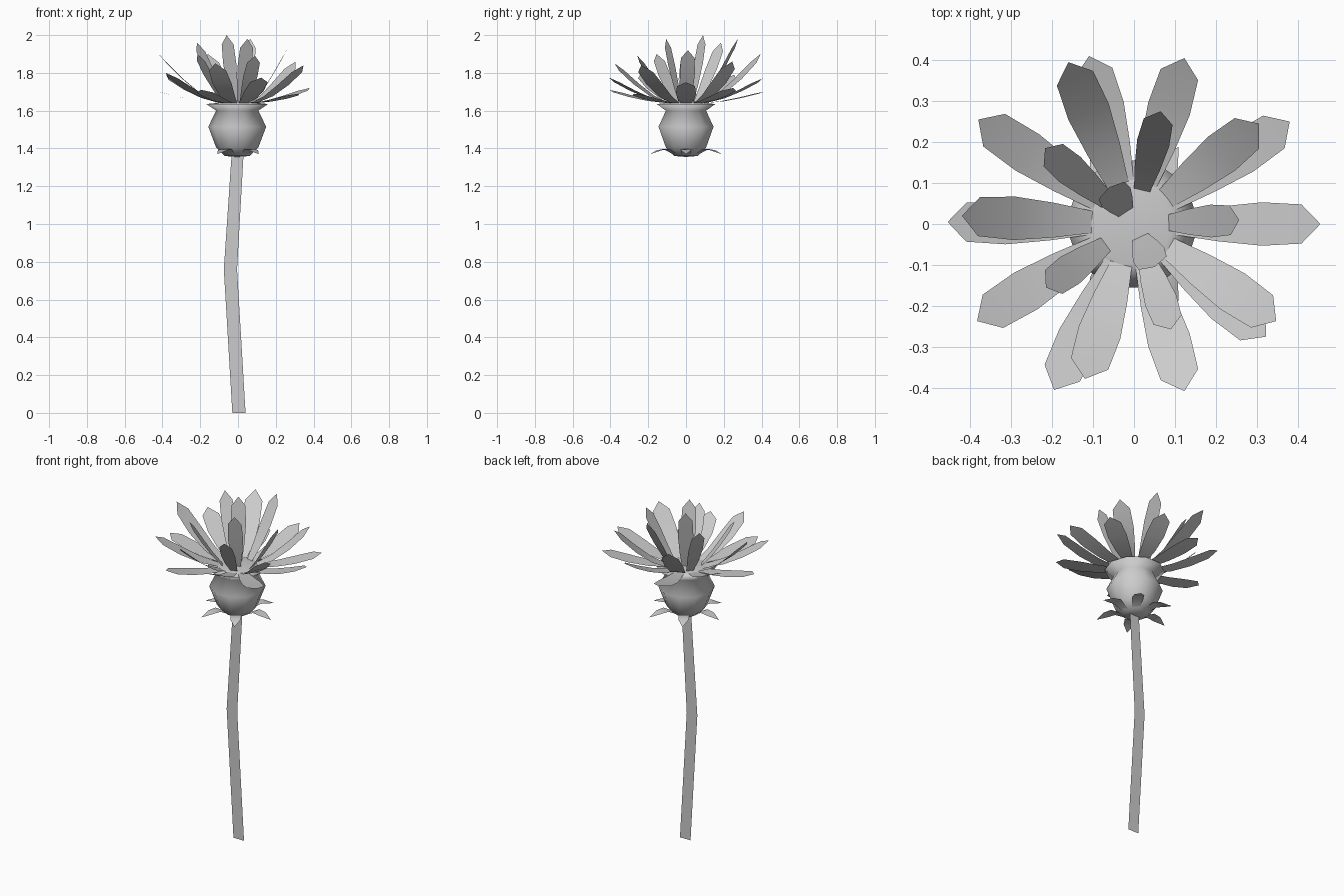
import bpy, bmesh, math
from mathutils import Vector

if "Cube" in bpy.data.objects:
    bpy.data.objects.remove(bpy.data.objects["Cube"])


def make_object(name, verts, faces, smooth=True):
    mesh = bpy.data.meshes.new(name)
    mesh.from_pydata(verts, [], faces)
    mesh.update()
    for p in mesh.polygons:
        p.use_smooth = smooth
    obj = bpy.data.objects.new(name, mesh)
    bpy.context.collection.objects.link(obj)
    return obj


def leaf(name, path, widths, side):
    """Strip along a path, widened sideways and closed by a pointed tip."""
    verts, faces = [], []
    for p, w in zip(path[:-1], widths):
        verts += [p - side * w, p + side * w]
    n = len(widths)
    for i in range(n - 1):
        a = 2 * i
        faces.append((a, a + 1, a + 3, a + 2))
    verts.append(path[-1])
    faces.append((2 * n - 2, 2 * n - 1, 2 * n))
    return make_object(name, verts, faces)


def petal(name, tip, base_r, base_z, half_width, power):
    tip = Vector(tip)
    out = Vector((tip.x, tip.y, 0)).normalized()
    base = out * base_r + Vector((0, 0, base_z))
    path = []
    for t in (0, 0.3, 0.6, 0.87, 1):
        p = base.lerp(tip, t)
        p.z = base_z + (tip.z - base_z) * t ** power
        path.append(p)
    widths = [half_width * k for k in (0.5, 0.8, 1.0, 0.9)]
    leaf(name, path, widths, Vector((-out.y, out.x, 0)))


# Stem: flat bent strip
stem = [(-0.03, 0.04, 0), (-0.075, -0.005, 0.76), (-0.033, 0.03, 1.38)]
verts = [v for a, b, z in stem for v in ((a, 0, z), (b, 0, z))]
make_object("stem", verts, [(0, 1, 3, 2), (2, 3, 5, 4)], False)

# Bulb: turned profile with neck, flared rim and low dome
profile = [(0.065, 1.36), (0.112, 1.405), (0.153, 1.515), (0.112, 1.60),
           (0.163, 1.635), (0.10, 1.642)]
N = 10
verts = [(r * math.cos(math.tau * i / N) - 0.004, r * math.sin(math.tau * i / N), z)
         for r, z in profile for i in range(N)]
faces = [(j * N + i, j * N + (i + 1) % N, (j + 1) * N + (i + 1) % N, (j + 1) * N + i)
         for j in range(len(profile) - 1) for i in range(N)]
low, top = len(verts), len(verts) + 1
verts += [(-0.004, 0, 1.355), (-0.004, 0, 1.655)]
last = (len(profile) - 1) * N
for i in range(N):
    k = (i + 1) % N
    faces += [(low, k, i), (top, last + i, last + k)]
make_object("bulb", verts, faces)

# Sepals: six drooping leaves under the bulb
for i in range(6):
    a = math.tau * i / 6
    out = Vector((math.cos(a), math.sin(a), 0))
    path = [out * r + Vector((0, 0, z))
            for r, z in ((0.05, 1.36), (0.12, 1.397), (0.165, 1.39), (0.218, 1.37))]
    leaf(f"sepal_{i}", path, (0.02, 0.03, 0.028), Vector((-out.y, out.x, 0)))

# Petals: three whorls given by their tips
lower = [(.455, 0, 1.75), (.38, .25, 1.72), (-.11, .41, 1.70), (-.455, .005, 1.71),
         (-.195, -.405, 1.71), (.322, -.275, 1.69)]
middle = [(.305, .245, 1.86), (.123, .405, 1.77), (-.16, .395, 1.90), (-.38, .255, 1.79),
          (-.42, .02, 1.90), (-.383, -.237, 1.80), (-.12, -.378, 1.85),
          (.123, -.408, 1.775), (.347, -.237, 1.84)]
inner = [(.257, .01, 1.92), (.065, .275, 1.98), (-.217, .185, 1.96),
         (-.215, -.155, 1.90), (.09, -.257, 1.89)]
core = [(-.06, .09, 2.0), (.05, -.105, 1.98)]
for label, tips, r, z, w, power in (("lower", lower, .10, 1.64, .053, 1.5),
                                    ("middle", middle, .10, 1.64, .053, 1.4),
                                    ("inner", inner, .085, 1.645, .04, 1.15),
                                    ("core", core, .035, 1.65, .042, 1.1)):
    for i, tip in enumerate(tips):
        petal(f"{label}_petal_{i}", tip, r, z, w, power)
